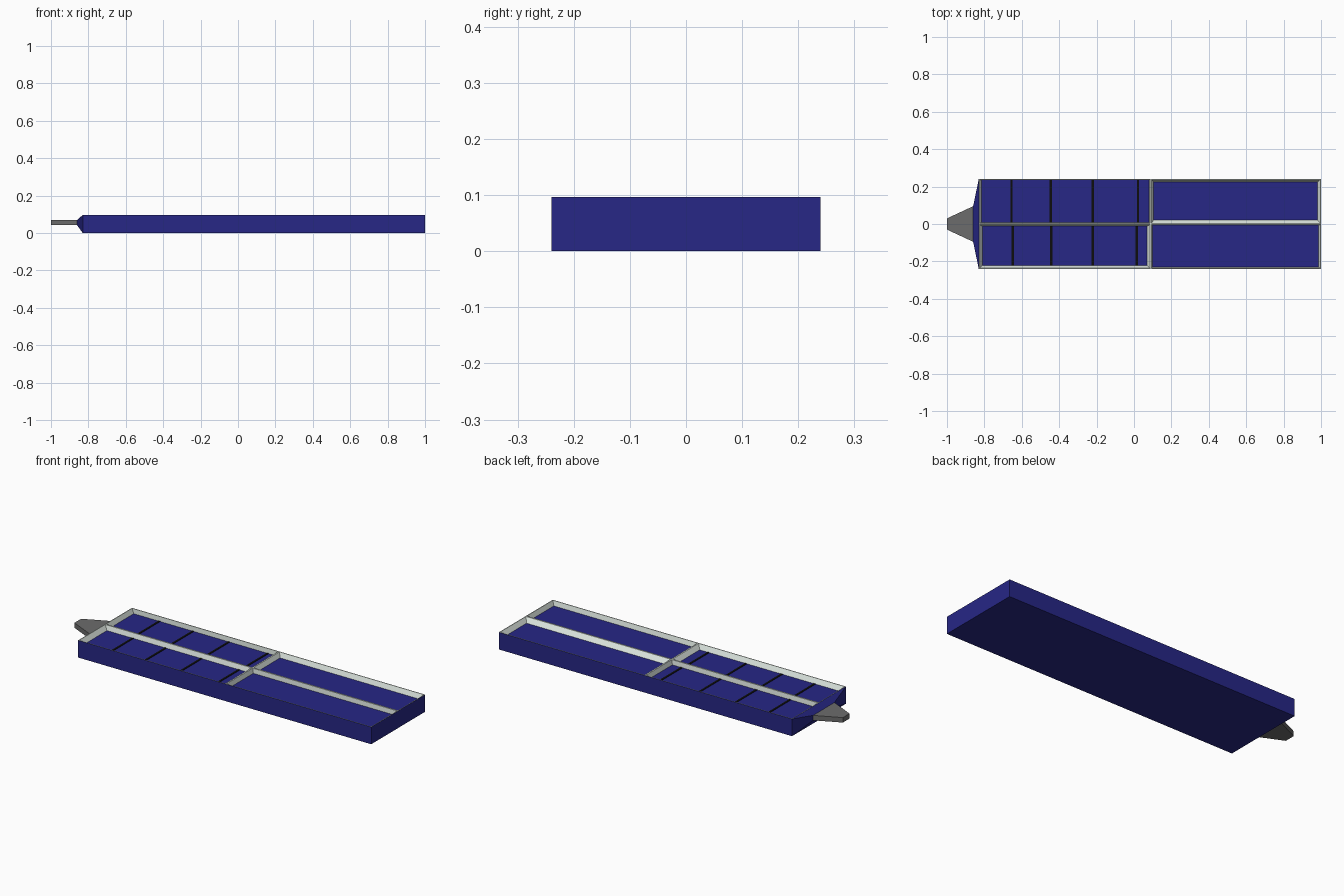
import bpy, bmesh

if "Cube" in bpy.data.objects:
    bpy.data.objects.remove(bpy.data.objects["Cube"])

H, FLOOR = 0.097, 0.07


def material(name, rgb):
    m = bpy.data.materials.new(name)
    m.diffuse_color = (*rgb, 1)
    m.use_nodes = True
    m.node_tree.nodes["Principled BSDF"].inputs["Base Color"].default_value = m.diffuse_color
    return m


BLUE = material("blue", (0.02, 0.02, 0.24))
WHITE = material("off_white", (0.76, 0.83, 0.78))
GREY = material("dark_grey", (0.15, 0.15, 0.15))
BLACK = material("black", (0.004, 0.004, 0.004))


def finish(name, bm, *mats):
    mesh = bpy.data.meshes.new(name)
    bm.to_mesh(mesh)
    bm.free()
    for m in mats:
        mesh.materials.append(m)
    ob = bpy.data.objects.new(name, mesh)
    bpy.context.collection.objects.link(ob)
    return ob


def rect(bm, x0, x1, y0, y1, z):
    return [bm.verts.new(p) for p in
            ((x0, y0, z), (x1, y0, z), (x1, y1, z), (x0, y1, z))]


def section(bm, x, hw, z0, z1):
    return [bm.verts.new(p) for p in
            ((x, -hw, z0), (x, hw, z0), (x, hw, z1), (x, -hw, z1))]


def bridge(bm, a, b, mat=0):
    for i in range(4):
        j = (i + 1) % 4
        bm.faces.new((a[i], a[j], b[j], b[i])).material_index = mat


# Outer shell, open on top
bm = bmesh.new()
low = rect(bm, -0.83, 1, -0.24, 0.24, 0)
bridge(bm, low, rect(bm, -0.83, 1, -0.24, 0.24, H))
bm.faces.new(low[::-1])
finish("tray_shell", bm, BLUE)

# Four recessed compartments: cell edge, opening, floor
cells = {
    "back_left": ((-0.83, 0.09, 0, 0.24), (-0.815, 0.08, 0.007, 0.234)),
    "back_right": ((0.09, 1, 0, 0.24), (0.105, 0.98, 0.022, 0.225)),
    "front_left": ((-0.83, 0.09, -0.24, 0), (-0.81, 0.07, -0.222, -0.012)),
    "front_right": ((0.09, 1, -0.24, 0), (0.1, 0.986, -0.229, -0.006)),
}
for name, (cell, base) in cells.items():
    opening = [c + s * 0.004 for c, s in zip(cell, (1, -1, 1, -1))]
    bm = bmesh.new()
    rim = rect(bm, *cell, H)
    lip = rect(bm, *opening, H)
    floor = rect(bm, *base, FLOOR)
    bridge(bm, rim, lip)
    bridge(bm, lip, floor)
    bm.faces.new(floor).material_index = 1
    finish(name + "_compartment", bm, WHITE, BLUE)

# Black strips across the left compartments
for side, xs in (("back_left", (-0.655, -0.445, -0.22, 0.022)),
                 ("front_left", (-0.648, -0.443, -0.22, 0.015))):
    _, (_, _, y0, y1) = cells[side]
    for i, x in enumerate(xs):
        bm = bmesh.new()
        a = rect(bm, x - 0.006, x + 0.006, y0, y1, FLOOR - 0.002)
        b = rect(bm, x - 0.006, x + 0.006, y0, y1, FLOOR + 0.002)
        bridge(bm, a, b)
        bm.faces.new(b)
        bm.faces.new(a[::-1])
        finish(f"{side}_strip_{i + 1}", bm, BLACK)

# Tapered end joining the tray to the handle
bm = bmesh.new()
a = section(bm, -0.86, 0.095, 0.042, 0.07)
bridge(bm, a, section(bm, -0.83, 0.24, 0, H))
bm.faces.new(a)
bmesh.ops.recalc_face_normals(bm, faces=bm.faces)
finish("end_taper", bm, BLUE)

# Grey handle tab
bm = bmesh.new()
a = section(bm, -1, 0.03, 0.042, 0.07)
b = section(bm, -0.86, 0.095, 0.042, 0.07)
bridge(bm, a, b)
bm.faces.new(a)
bmesh.ops.recalc_face_normals(bm, faces=bm.faces)
finish("handle_tab", bm, GREY)
